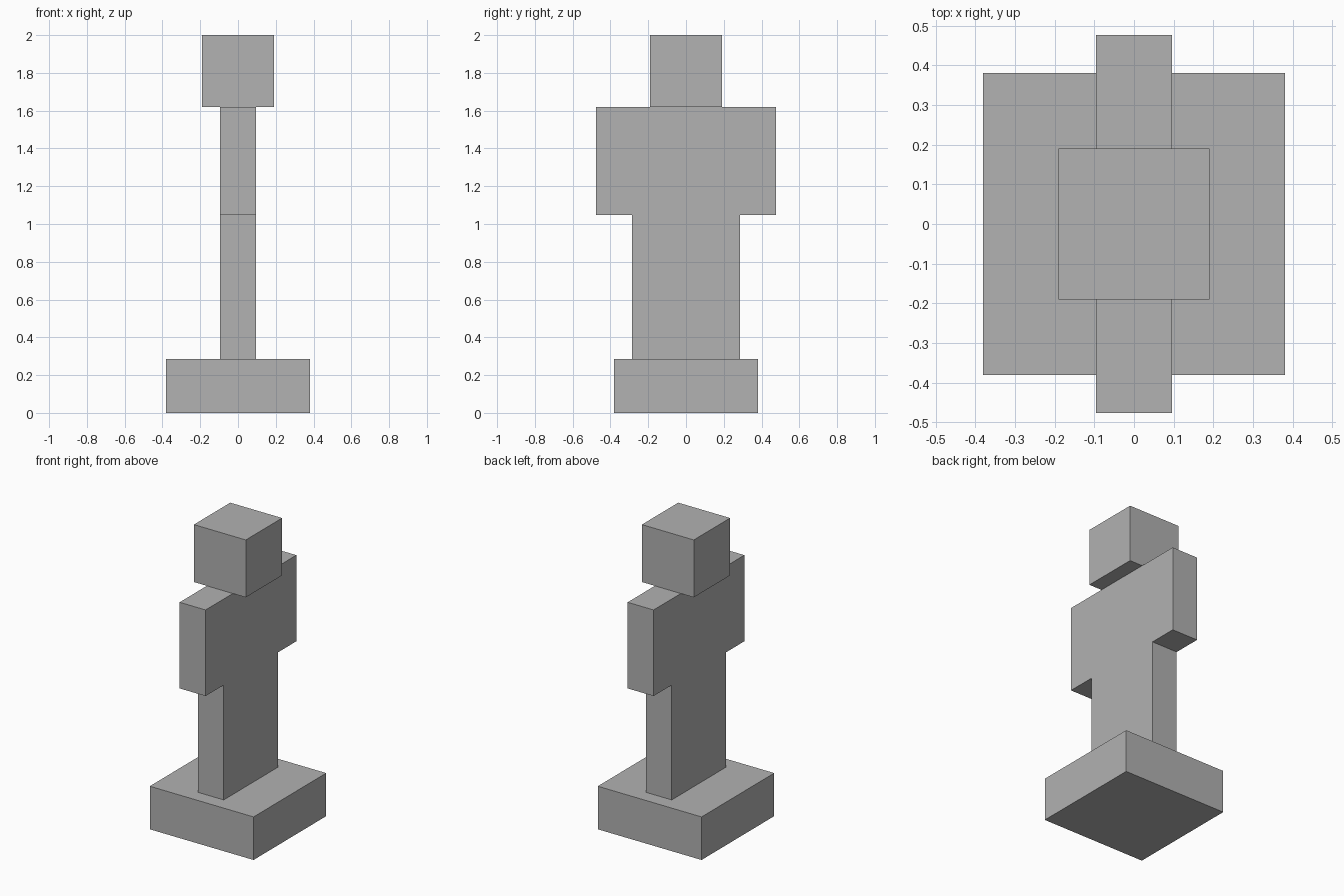
import bpy

# Remove the default cube only
default = bpy.data.objects.get("Cube")
if default:
    bpy.data.objects.remove(default, do_unlink=True)

UNIT = 2 / 21  # the model is 21 units tall

# Single grey material
grey = bpy.data.materials.new("plain grey")
grey.use_nodes = True
colour = (0.445, 0.445, 0.445, 1)
grey.diffuse_color = colour
grey.node_tree.nodes["Principled BSDF"].inputs["Base Color"].default_value = colour


def block(name, width, depth, bottom, height):
    """Add a centred box, sized in units, standing at the given bottom."""
    bpy.ops.mesh.primitive_cube_add(size=1, location=(0, 0, (bottom + height / 2) * UNIT))
    obj = bpy.context.object
    obj.name = obj.data.name = name
    obj.scale = (width * UNIT, depth * UNIT, height * UNIT)
    bpy.ops.object.transform_apply(location=False, rotation=False, scale=True)
    obj.data.materials.append(grey)
    return obj


# Stack the parts from the ground up: name, width, depth, height
bottom = 0
for name, width, depth, height in (
    ("base", 8, 8, 3),
    ("lower_body", 2, 6, 8),
    ("shoulders", 2, 10, 6),
    ("head", 4, 4, 4),
):
    block(name, width, depth, bottom, height)
    bottom += height
